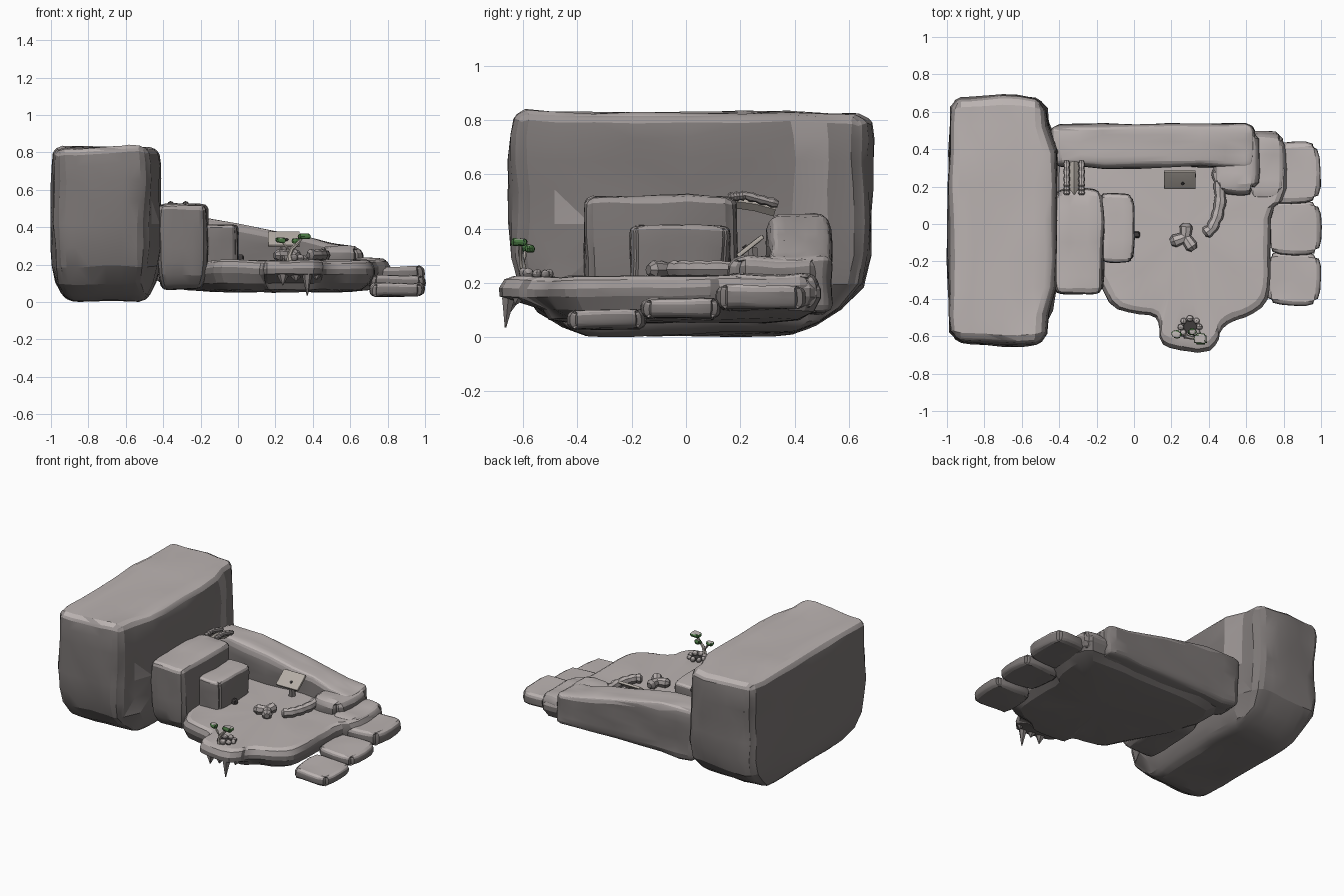
import bpy, bmesh, math, random
from mathutils import Vector, noise

if "Cube" in bpy.data.objects:
    bpy.data.objects.remove(bpy.data.objects["Cube"])

random.seed(4)


def material(name, rgb):
    m = bpy.data.materials.new(name)
    m.diffuse_color = (*rgb, 1)
    m.use_nodes = True
    m.node_tree.nodes["Principled BSDF"].inputs["Base Color"].default_value = m.diffuse_color
    return m


# Rock has a pale worn top, a middle tone on its edges and dark sides
LIGHT = material("pale rock top", (0.50, 0.455, 0.445))
MID = material("worn rock edge", (0.33, 0.30, 0.295))
SIDE = material("dark rock side", (0.20, 0.182, 0.178))
WOOD = material("pale wood", (0.46, 0.42, 0.38))
LEAF = material("leaf green", (0.06, 0.17, 0.05))
DARK = material("dark ash", (0.05, 0.045, 0.045))
ROCK = [SIDE, MID, LIGHT]
CLUMP = [LEAF, LEAF, LIGHT]


def finish(name, bm, mats, angle=20):
    bmesh.ops.triangulate(bm, faces=bm.faces[:])
    bmesh.ops.recalc_face_normals(bm, faces=bm.faces[:])
    bm.normal_update()
    if len(mats) == 3:
        for f in bm.faces:
            f.material_index = 2 if f.normal.z > 0.82 else 1 if f.normal.z > 0.3 else 0
    me = bpy.data.meshes.new(name)
    bm.to_mesh(me)
    bm.free()
    for m in mats:
        me.materials.append(m)
    ob = bpy.data.objects.new(name, me)
    bpy.context.collection.objects.link(ob)
    bpy.ops.object.select_all(action='DESELECT')
    ob.select_set(True)
    bpy.context.view_layer.objects.active = ob
    bpy.ops.object.shade_smooth_by_angle(angle=math.radians(angle))
    return ob


def rock(name, lo, hi, r, amp=0.012, cuts=7, shape=None, mats=ROCK, freq=5, plan=0.0):
    """Rounded box between two corners, roughened with noise; plan rounds its upright corners."""
    lo, hi = Vector(lo), Vector(hi)
    c, h = (lo + hi) / 2, (hi - lo) / 2
    r = min(r, *h)
    bm = bmesh.new()
    bmesh.ops.create_cube(bm, size=2)
    bmesh.ops.subdivide_edges(bm, edges=bm.edges[:], cuts=cuts, use_grid_fill=True)
    for v in bm.verts:
        p = Vector([math.copysign(1 - (1 - min(1, abs(t))) ** 1.6, t) * s
                    for t, s in zip(v.co, h)])
        corner = abs(p.x / h.x * p.y / h.y) ** 3
        inner = Vector([max(-s + r, min(s - r, t)) for t, s in zip(p, h)])
        p = inner + (p - inner).normalized() * r
        p.x -= math.copysign(plan * corner, p.x)
        p.y -= math.copysign(plan * corner, p.y)
        p += c
        if shape:
            p = shape(p)
        v.co = p + noise.noise_vector(p * freq) * amp + noise.noise_vector(p * freq * 3) * amp * 0.35
    return finish(name, bm, mats)


def tube(name, pts, radii, mats, sides=8):
    """Closed tube along a path, one radius per point."""
    pts = [Vector(p) for p in pts]
    bm = bmesh.new()
    rings = []
    for i, p in enumerate(pts):
        t = (pts[min(i + 1, len(pts) - 1)] - pts[max(i - 1, 0)]).normalized()
        ref = Vector((0, 0, 1)) if abs(t.z) < 0.8 else Vector((0, 1, 0))
        u = t.cross(ref).normalized()
        w = u.cross(t)
        rings.append([bm.verts.new(p + radii[i] * (u * math.cos(a) + w * math.sin(a)))
                      for a in [2 * math.pi * k / sides for k in range(sides)]])
    for a, b in zip(rings, rings[1:]):
        for k in range(sides):
            bm.faces.new((a[k], a[(k + 1) % sides], b[(k + 1) % sides], b[k]))
    bm.faces.new(rings[0])
    bm.faces.new(rings[-1])
    return finish(name, bm, mats, 35)


def along(pts, n):
    """Evenly resample a polyline."""
    out = []
    for i in range(n):
        f = i / (n - 1) * (len(pts) - 1)
        k = min(int(f), len(pts) - 2)
        out.append(Vector(pts[k]).lerp(Vector(pts[k + 1]), f - k))
    return out


# Large cliff, rounded underneath, with cut-back inner corners
def cliff_shape(p):
    f = max(0, 1 - p.z / 0.27) ** 2
    p.x = -0.71 + (p.x + 0.71) * (1 - 0.22 * f)
    p.y = 0.02 + (p.y - 0.02) * (1 - 0.42 * f)
    if p.x > -0.6 and abs(p.y - 0.02) > 0.5:
        p.x -= 0.035
    return p


cliff = rock("cliff", (-0.995, -0.645, 0.01), (-0.415, 0.685, 0.828), 0.07, 0.018, 9, cliff_shape, freq=4, plan=0.02)
for v in cliff.data.vertices:
    v.co.z = max(0, v.co.z)
# worn grooves where the inner corners are cut back
for f in cliff.data.polygons:
    if f.center.x > -0.55 and 0.4 < abs(f.center.y - 0.02) < 0.53 and f.center.z > 0.4 \
            and abs(f.normal.y) > 0.3 and f.material_index == 0:
        f.material_index = 1


# Stepped blocks against the cliff
def block_shape(p):
    f = max(0, 1 - (p.z - 0.07) / 0.14) ** 2
    p.x = -0.3 + (p.x + 0.3) * (1 - 0.2 * f)
    p.y = -0.1 + (p.y + 0.1) * (1 - 0.2 * f)
    return p


rock("middle_block", (-0.435, -0.375, 0.07), (-0.16, 0.185, 0.52), 0.035, 0.012, shape=block_shape, plan=0.012)
rock("small_block", (-0.19, -0.205, 0.15), (0.005, 0.165, 0.41), 0.03, 0.012, plan=0.012)
rock("block_mark", (-.005, -.075, .215), (.03, -.04, .255), .012, .004, 3, mats=[DARK], freq=25)

# Floor slab lofted from its plan outline
outline = [(-.17, -.34), (-.12, -.45), (0, -.48), (.11, -.49), (.14, -.54), (.14, -.64),
           (.2, -.67), (.39, -.69), (.45, -.63), (.46, -.57), (.52, -.52), (.62, -.49),
           (.71, -.43), (.73, -.33), (.73, -.1), (.735, .07), (.81, .14), (.82, .35),
           (.79, .49), (.66, .5), (.4, .5), (.1, .5), (-.2, .5), (-.42, .46),
           (-.42, .1), (-.25, -.2)]
smooth = []
for i, a in enumerate(outline):
    a, b = Vector(a), Vector(outline[(i + 1) % len(outline)])
    smooth += [a.lerp(b, 0.25), a.lerp(b, 0.75)]
centre = Vector((0.27, -0.02))
bm = bmesh.new()
rings = []
for z, s in [(.055, .6), (.065, .84), (.10, .95), (.15, 1), (.18, 1), (.21, .97), (.222, .92), (.222, .6)]:
    ring = []
    for q in smooth:
        p = centre + (q - centre) * s
        if z < 0.12 and p.y < -0.48:
            p.y = -0.48 + (p.y + 0.48) * 0.3
        p = Vector((p.x, p.y, z))
        ring.append(bm.verts.new(p + noise.noise_vector(p * 6) * 0.009))
    rings.append(ring)
n = len(smooth)
for a, b in zip(rings, rings[1:]):
    for k in range(n):
        bm.faces.new((a[k], a[(k + 1) % n], b[(k + 1) % n], b[k]))
for ring, z in ((rings[0], .055), (rings[-1], .222)):
    c = bm.verts.new((centre.x, centre.y, z))
    for k in range(n):
        bm.faces.new((ring[k], ring[(k + 1) % n], c))
finish("floor_slab", bm, ROCK)


# Back wall falling to the right, and its thicker end
def wall_shape(p):
    top = 0.455 - 0.15 * max(0, min(1, (p.x + 0.25) / 0.8)) ** 1.2
    p.z = 0.09 + (p.z - 0.09) * (top - 0.09) / 0.365
    return p


rock("back_wall", (-0.44, 0.305, 0.09), (0.64, 0.535, 0.455), 0.05, 0.016, 8, wall_shape)
rock("wall_end", (0.42, 0.16, 0.09), (0.67, 0.525, 0.295), 0.06, 0.016, plan=0.03)
rock("wall_foot", (0.6, 0.13, 0.1), (0.81, 0.49, 0.232), 0.05, 0.012, plan=0.02)

# Three steps going down towards the front
for i, (y0, y1, z0, z1) in enumerate([(-.44, -.145, .03, .1), (-.165, .13, .07, .14), (.11, .44, .1, .185)]):
    rock(f"step_{i + 1}", (0.7, y0, z0), (0.998, y1, z1), 0.03, 0.01, 5, plan=0.025)

# Hanging rock points under the front lip
for i, (x, y, z, r) in enumerate([(.24, -.64, .09, .04), (.37, -.655, .035, .035), (.31, -.64, .11, .04), (.42, -.62, .12, .03)]):
    tube(f"hanging_point_{i + 1}", [(x, y + .015, .18), (x, y, .14), (x, y - .01, z)],
         [r, r * .75, .003], ROCK, 6)

# Small bridge between the middle block and the back wall
for i, x in enumerate((-0.36, -0.28)):
    path = along([(x, .155, .515), (x, .22, .522), (x, .34, .49)], 13)
    tube(f"bridge_rail_{i + 1}", path, [.012 if k in (0, 12) else .019 if k % 2 else .014 for k in range(13)], ROCK)
tube("bridge_deck", along([(-.32, .16, .495), (-.32, .22, .5), (-.32, .33, .47)], 4), [.026] * 4, [WOOD], 4)

# Curved segmented log lying on the floor
path = along([(.44, .3, .25), (.458, .22, .25), (.462, .12, .25), (.445, .04, .25), (.415, -.025, .25), (.375, -.055, .25)], 19)
tube("curved_log", path, [.015 if k in (0, 18) else .028 if k % 3 == 0 else .033 for k in range(19)], ROCK)

# Three-armed floor piece
for i, (dx, dy) in enumerate([(0.005, 0.065), (-0.07, -0.025), (0.04, -0.06)]):
    c, d = Vector((0.275, -0.07, 0.248)), Vector((dx, dy, 0))
    tube(f"floor_piece_arm_{i + 1}", [c - d * .2, c + d * .2, c + d * .85, c + d * 1.15],
         [.022, .03, .035, .018], ROCK)

# Slanted board on a post, with a dark knob
board = rock("slanted_board", (-.085, -.06, -.009), (.085, .06, .009), 0.005, 0.001, 3, mats=[WOOD])
board.location = (.245, .237, .335)
board.rotation_euler = (math.radians(38), 0, 0)
tube("board_post", [(.245, .25, .21), (.245, .245, .33)], [.025, .02], [SIDE], 6)
tube("board_knob", [(.26, .222, .325), (.26, .214, .337)], [.009, .009], [DARK], 8)

# Ring of stones on the front lip
for k in range(8):
    a = k * math.pi / 4
    x, y, s = .3 + .05 * math.cos(a), -.55 + .045 * math.sin(a), random.uniform(.016, .021)
    rock(f"ring_stone_{k + 1}", (x - s, y - s, .215), (x + s, y + s, .215 + 2 * s), s, .003, 3, freq=30)
tube("ring_ash", [(.3, -.55, .215), (.3, -.55, .23)], [.042, .036], [DARK], 10)

# Little tree with flat leaf clumps, pale on top
tube("tree_trunk", [(.28, -.595, .21), (.275, -.6, .25), (.29, -.605, .285), (.32, -.61, .315), (.345, -.61, .345)],
     [.022, .013, .011, .009, .006], [WOOD], 6)
tube("tree_branch", [(.28, -.6, .265), (.255, -.595, .3), (.235, -.59, .325)], [.009, .008, .005], [WOOD], 6)
for i, (x, y, z, s) in enumerate([(.355, -.615, .35, .036), (.228, -.59, .33, .026), (.31, -.575, .327, .024)]):
    rock(f"leaf_clump_{i + 1}", (x - s, y - s * .85, z - .014), (x + s, y + s * .85, z + .014), .014, .005, 3,
         mats=CLUMP, freq=25, plan=.006)
